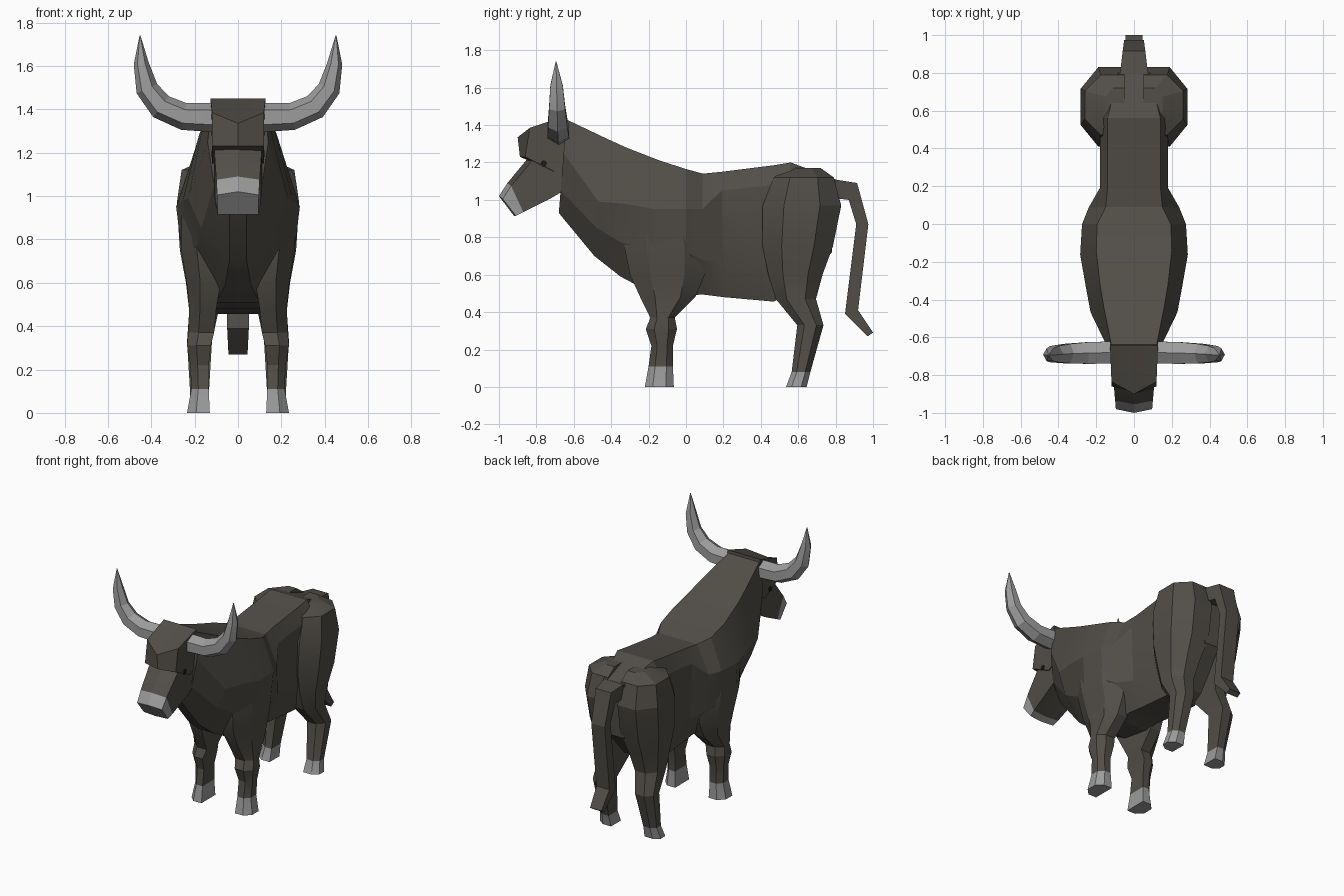
import bpy, bmesh, math
from mathutils import Vector

cube = bpy.data.objects.get("Cube")
if cube:
    bpy.data.objects.remove(cube)


def material(name, rgb):
    m = bpy.data.materials.new(name)
    m.use_nodes = True
    col = (*rgb, 1)
    m.diffuse_color = col
    m.node_tree.nodes["Principled BSDF"].inputs["Base Color"].default_value = col
    return m


HIDE = material("dark brown hide", (0.085, 0.077, 0.065))
HORN = material("grey horn", (0.33, 0.33, 0.33))
EYE = material("black eye", (0.012, 0.011, 0.01))


def loft(name, rings, mats=(HIDE,), tip_segments=0):
    """Skin closed rings into a capped solid; the last segments take the second material."""
    bm = bmesh.new()
    loops = [[bm.verts.new(p) for p in ring] for ring in rings]
    n = len(loops[0])
    bm.faces.new(loops[0])
    end = bm.faces.new(loops[-1])
    end.material_index = 1 if tip_segments else 0
    for i, (a, b) in enumerate(zip(loops, loops[1:])):
        for k in range(n):
            f = bm.faces.new((a[k], a[(k + 1) % n], b[(k + 1) % n], b[k]))
            f.material_index = int(i >= len(loops) - 1 - tip_segments)
    bmesh.ops.recalc_face_normals(bm, faces=bm.faces)
    me = bpy.data.meshes.new(name)
    bm.to_mesh(me)
    bm.free()
    for m in mats:
        me.materials.append(m)
    ob = bpy.data.objects.new(name, me)
    bpy.context.collection.objects.link(ob)
    bpy.ops.object.select_all(action="DESELECT")
    ob.select_set(True)
    bpy.context.view_layer.objects.active = ob
    bpy.ops.object.shade_smooth_by_angle(angle=math.radians(18))
    return ob


def both_sides(name, rings, **kw):
    for side, s in (("left", 1), ("right", -1)):
        loft(f"{side}_{name}", [[(s * x, y, z) for x, y, z in r] for r in rings], **kw)


# Body: sections from neck to rump (y top, y bottom, then half width and height, top to bottom)
def body_ring(yt, yb, *pairs):
    zt, zb = pairs[0][1], pairs[-1][1]
    half = [(w, yt + (yb - yt) * (zt - z) / (zt - zb), z) for w, z in pairs]
    return half + [(-x, y, z) for x, y, z in reversed(half)]


loft("body", [body_ring(*s) for s in (
    (-.64, -.68, (.12, 1.43), (.14, 1.25), (.11, 1.05), (.04, .93)),
    (-.44, -.49, (.16, 1.335), (.23, .99), (.17, .85), (.04, .70)),
    (-.32, -.35, (.18, 1.28), (.255, .98), (.19, .77), (.06, .59)),
    (-.14, -.20, (.20, 1.21), (.285, .95), (.26, .74), (.10, .51)),
    (.00, .00, (.195, 1.165), (.275, .95), (.25, .72), (.11, .48)),
    (.09, .08, (.15, 1.14), (.24, .95), (.205, .68), (.11, .495)),
    (.19, .20, (.14, 1.15), (.18, 1.05), (.17, .66), (.11, .48)),
    (.47, .47, (.14, 1.185), (.18, 1.08), (.165, .66), (.11, .456)),
    (.56, .56, (.14, 1.20), (.20, 1.08), (.16, .68), (.10, .50)),
    (.80, .78, (.08, 1.11), (.13, .95), (.12, .82), (.06, .72)),
)])


# Legs: sections (height, front, rear, inner, outer), bevelled on the outer side
def leg_ring(z, front, rear, inner, outer):
    c, d = (outer - inner) * .4, (rear - front) * .27
    return [(inner, front, z), (outer - c, front, z), (outer, front + d, z),
            (outer, rear - d, z), (outer - c, rear, z), (inner, rear, z)]


both_sides("front_leg", [leg_ring(*s) for s in (
    (.95, -.34, .08, .10, .26),
    (.75, -.33, .11, .08, .262),
    (.60, -.30, .10, .08, .237),
    (.48, -.245, .05, .10, .225),
    (.37, -.19, -.06, .11, .23),
    (.31, -.215, -.048, .125, .235),
    (.22, -.185, -.07, .135, .22),
    (.11, -.20, -.07, .135, .215),
    (0, -.22, -.065, .13, .235),
)], mats=(HIDE, HORN), tip_segments=1)

both_sides("hind_leg", [leg_ring(*s) for s in (
    (1.17, .55, .72, .05, .15),
    (1.12, .47, .79, .05, .26),
    (.97, .41, .83, .05, .282),
    (.75, .41, .785, .04, .268),
    (.60, .44, .73, .07, .24),
    (.47, .48, .695, .09, .225),
    (.33, .595, .735, .12, .235),
    (.08, .565, .665, .135, .22),
    (0, .535, .645, .13, .235),
)], mats=(HIDE, HORN), tip_segments=1)


# Head: slanted sections (top y, z, half width; bottom y, z, half width) with a slight ridge
def head_ring(ty, tz, tw, by, bz, bw):
    return [(-tw, ty + .02, tz - .015), (0, ty, tz), (tw, ty + .02, tz - .015),
            (bw, by, bz), (0, by - .01, bz), (-bw, by, bz)]


loft("head_and_muzzle", [head_ring(*s) for s in (
    (-.62, 1.42, .12, -.60, 1.08, .11),
    (-.835, 1.235, .11, -.72, 1.01, .11),
    (-.955, 1.09, .10, -.87, .935, .10),
    (-1.0, 1.02, .096, -.91, .915, .094),
)], mats=(HIDE, HORN), tip_segments=1)

# Forehead: heavy brow block, pushed forward at the centre
side = ((-.64, 1.45), (-.835, 1.385), (-.86, 1.23), (-.70, 1.15), (-.62, 1.20))
middle = ((-.64, 1.45), (-.90, 1.335), (-.888, 1.23), (-.70, 1.15), (-.62, 1.20))
loft("forehead", [[(x * (1 if z > 1.4 else .94), y, z) for y, z in prof]
                  for x, prof in ((-.127, side), (0, middle), (.127, side))])

# Eyes: thin plates on the cheeks
both_sides("eye", [[(x, -.76 + .018 * math.cos(a), 1.195 + .018 * math.sin(a))
                    for a in (k * math.tau / 6 for k in range(6))]
                   for x in (.117, .123)], mats=(EYE,))

# Horns: six-sided sections swept along an upward curve (x, z, radius, y radius)
path = ((.10, 1.362, .068, .062), (.25, 1.367, .063, .06), (.355, 1.412, .06, .054),
        (.42, 1.495, .052, .045), (.446, 1.61, .035, .035), (.452, 1.74, .002, .002))
horn = []
for i, (x, z, r, ry) in enumerate(path):
    a, b = path[max(i - 1, 0)], path[min(i + 1, len(path) - 1)]
    t = Vector((b[0] - a[0], b[1] - a[1])).normalized()
    ring = []
    for k in range(6):
        u, v = r * math.cos(k * math.pi / 3), ry * 1.1 * math.sin(k * math.pi / 3)
        ring.append((x - t.y * u, -.68 + v - .003 * i, z + t.x * u))
    horn.append(ring)
both_sides("horn", horn, mats=(HORN,))

# Tail: flat strap (back edge y, z; front edge y, z; half width)
loft("tail", [[(-w, y, z), (w, y, z), (w, fy, fz), (-w, fy, fz)] for y, z, fy, fz, w in (
    (.79, 1.11, .79, 1.01, .075),
    (.915, 1.09, .87, 1.0, .06),
    (.975, .87, .91, .87, .052),
    (.92, .41, .85, .39, .05),
    (1.0, .29, .97, .27, .044),
)])
